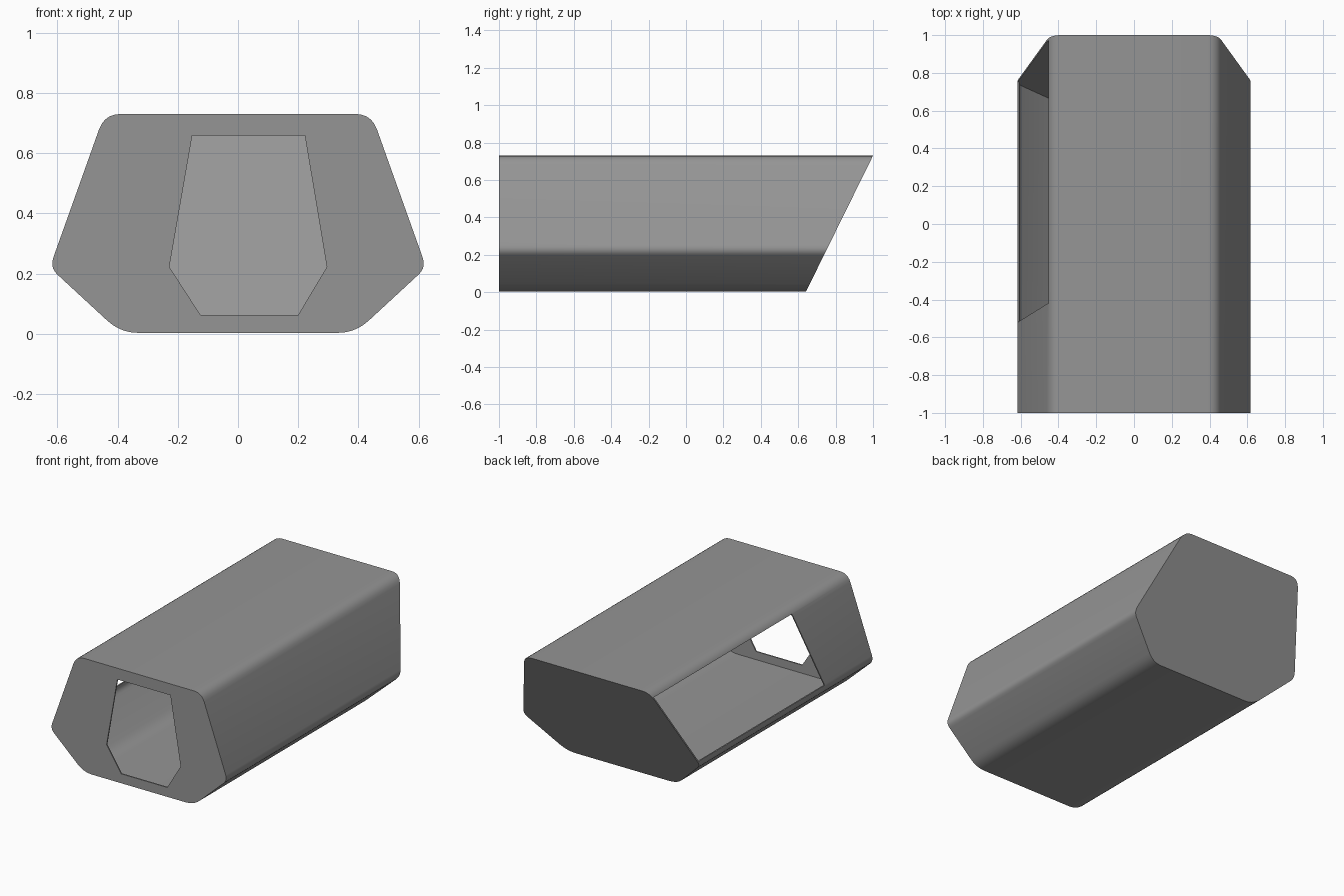
import bpy, bmesh
from mathutils import Vector

if "Cube" in bpy.data.objects:
    bpy.data.objects.remove(bpy.data.objects["Cube"])

SLANT = 0.36 / 0.73  # lean of the rear wall


def rounded(corners, steps=5):
    """Polygon with corners (a, b, radius) rounded by quadratic arcs."""
    out = []
    n = len(corners)
    for i, (a, b, r) in enumerate(corners):
        p = Vector((a, b))
        u = (Vector(corners[i - 1][:2]) - p).normalized() * r
        v = (Vector(corners[(i + 1) % n][:2]) - p).normalized() * r
        for k in range(steps + 1):
            t = k / steps
            out.append(p + u * (1 - t) ** 2 + v * t ** 2)
    return out


def prism(name, profile, first, last):
    """Solid between two caps; first/last map a profile point to 3D."""
    bm = bmesh.new()
    a = [bm.verts.new(first(p)) for p in profile]
    b = [bm.verts.new(last(p)) for p in profile]
    n = len(profile)
    bm.faces.new(a)
    bm.faces.new(b[::-1])
    for i in range(n):
        j = (i + 1) % n
        bm.faces.new((a[i], b[i], b[j], a[j]))
    bmesh.ops.recalc_face_normals(bm, faces=bm.faces)
    me = bpy.data.meshes.new(name)
    bm.to_mesh(me)
    bm.free()
    ob = bpy.data.objects.new(name, me)
    bpy.context.collection.objects.link(ob)
    return ob


def hull(name, half, front, back):
    """Mirrored, rounded hull section run from a flat front to a slanted rear."""
    profile = rounded(half + [(-x, z, r) for x, z, r in reversed(half)])
    return prism(name, profile,
                 lambda p: (p.x, front, p.y),
                 lambda p: (p.x, back + SLANT * p.y, p.y))


# Outer hull with slanted rear, and the thin-walled inner void
shell = hull("pod_shell", [(0.39, 0.003, 0.06), (0.625, 0.22, 0.035), (0.443, 0.73, 0.055)],
             -1.0, 0.64)
void = hull("void_cutter", [(0.387, 0.011, 0.057), (0.616, 0.222, 0.033), (0.438, 0.722, 0.051)],
            -0.992, 0.631)

# Off-centre six-sided front window
window = [(-0.125, 0.063), (0.20, 0.063), (0.295, 0.222), (0.222, 0.658), (-0.152, 0.658), (-0.228, 0.222)]
window_cutter = prism("window_cutter", [Vector(p) for p in window],
                      lambda p: (p.x, -1.1, p.y), lambda p: (p.x, -0.9, p.y))

# Large opening through the upper left side, reaching the rear wall
opening = [(-0.52, 0.245), (-0.42, 0.695), (0.63 + SLANT * 0.695, 0.695), (0.63 + SLANT * 0.245, 0.245)]
side_cutter = prism("side_cutter", [Vector(p) for p in opening],
                    lambda p: (-0.8, p.x, p.y), lambda p: (-0.36, p.x, p.y))

bpy.context.view_layer.objects.active = shell
for cutter in (void, window_cutter, side_cutter):
    cutter.hide_render = True
    mod = shell.modifiers.new("cut", "BOOLEAN")
    mod.operation = "DIFFERENCE"
    mod.solver = "EXACT"
    mod.object = cutter
    bpy.ops.object.modifier_apply(modifier=mod.name)
    bpy.data.objects.remove(cutter)

# Dark grey finish
finish = bpy.data.materials.new("dark_grey")
finish.diffuse_color = (0.3, 0.3, 0.3, 1)
finish.use_nodes = True
finish.node_tree.nodes["Principled BSDF"].inputs["Base Color"].default_value = finish.diffuse_color
shell.data.materials.clear()
shell.data.materials.append(finish)

# Smooth the rounded corners, keep the cut edges crisp
bpy.ops.object.select_all(action="DESELECT")
shell.select_set(True)
bpy.ops.object.shade_smooth_by_angle(angle=0.5)
